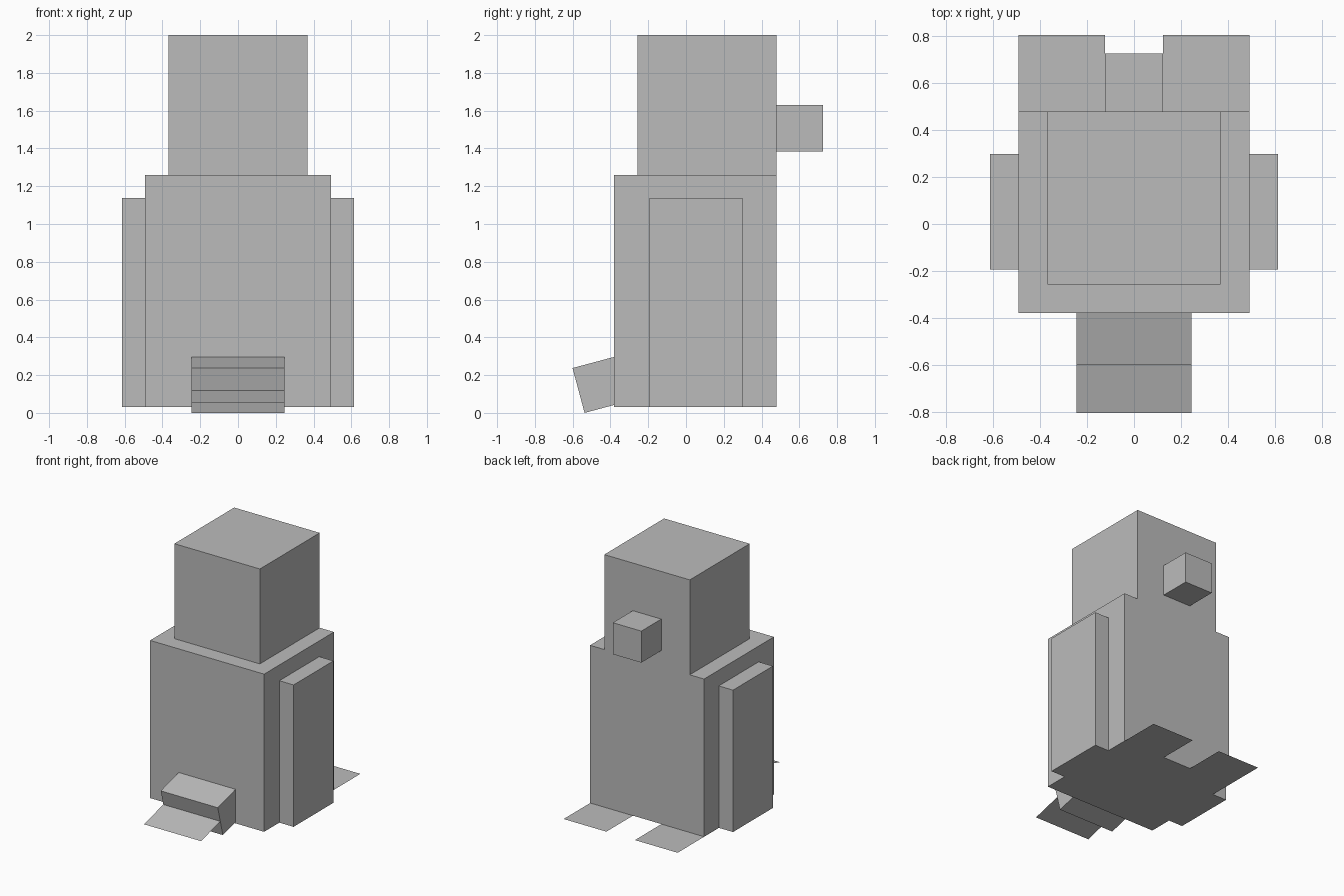
import bpy
import math
from mathutils import Matrix, Vector

if "Cube" in bpy.data.objects:
    bpy.data.objects.remove(bpy.data.objects["Cube"])

U = 0.1229      # block unit
BASE = 0.031    # underside of the body

grey = bpy.data.materials.new("plain grey")
grey.diffuse_color = (0.5, 0.5, 0.5, 1)
grey.use_nodes = True
grey.node_tree.nodes["Principled BSDF"].inputs["Base Color"].default_value = grey.diffuse_color


def finish(name, verts, faces):
    mesh = bpy.data.meshes.new(name)
    mesh.from_pydata(verts, [], faces)
    mesh.materials.append(grey)
    obj = bpy.data.objects.new(name, mesh)
    bpy.context.collection.objects.link(obj)
    return obj


def block(name, low, high):
    v = [(x, y, z) for x in (low[0], high[0]) for y in (low[1], high[1]) for z in (low[2], high[2])]
    f = [(0, 1, 3, 2), (4, 6, 7, 5), (0, 4, 5, 1), (2, 3, 7, 6), (0, 2, 6, 4), (1, 5, 7, 3)]
    return finish(name, v, f)


def sheet(name, x0, x1, y0, y1, z):
    return finish(name, [(x0, y0, z), (x1, y0, z), (x1, y1, z), (x0, y1, z)], [(0, 1, 2, 3)])


back = 0.48             # shared plane of body and head on the beak side
neck = BASE + 10 * U

# Body, head and beak
block("body", (-4 * U, back - 7 * U, BASE), (4 * U, back, neck))
block("head", (-3 * U, back - 6 * U, neck), (3 * U, back, 2.0))
block("beak", (-U, back, neck + U), (U, back + 2 * U, neck + 3 * U))

# Flippers and flat feet on both sides
for side, s in (("left", -1), ("right", 1)):
    xs = sorted((s * 4 * U, s * 5 * U))
    block(side + "_flipper", (xs[0], -0.193, BASE), (xs[1], -0.193 + 4 * U, BASE + 9 * U))
    xs = sorted((s * U, s * 4 * U))
    sheet(side + "_foot", xs[0], xs[1], 0.805 - 4 * U, 0.805, BASE - 0.001)

# Tail block and flat tail tip, both tilted; origin is the block's outer lower edge
tilt = Matrix.Translation(Vector((0, -0.537, 0))) @ Matrix.Rotation(math.radians(15), 4, 'X')
tail = block("tail", (-2 * U, 0, 0), (2 * U, 2 * U, 2 * U))
tip = sheet("tail_tip", -2 * U, 2 * U, -2 * U, 0, U)
for part in (tail, tip):
    part.data.transform(tilt)
